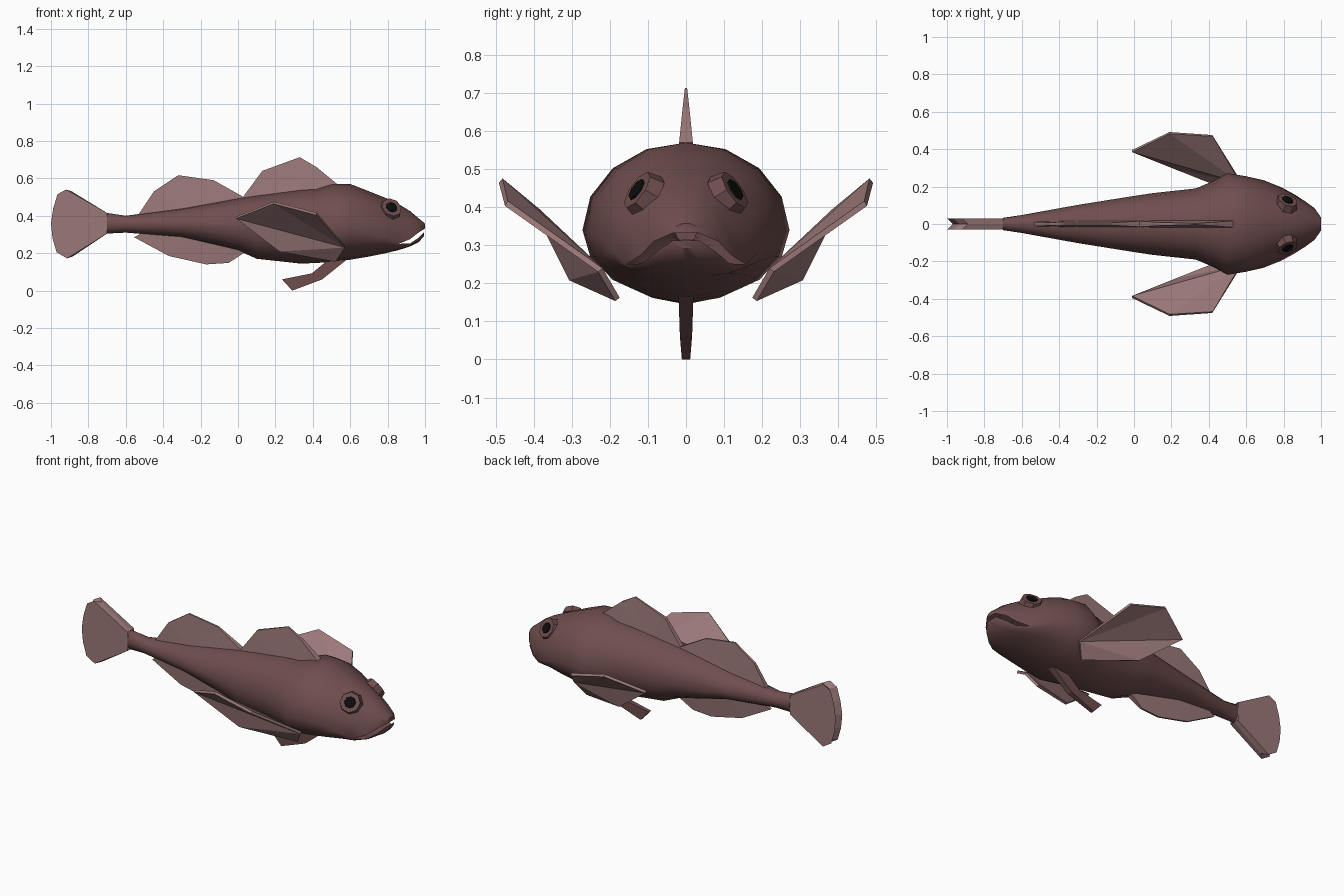
import bpy, bmesh, math
from mathutils import Vector

if "Cube" in bpy.data.objects:
    bpy.data.objects.remove(bpy.data.objects["Cube"])


def material(name, rgb):
    m = bpy.data.materials.new(name)
    m.diffuse_color = (*rgb, 1)
    m.use_nodes = True
    m.node_tree.nodes["Principled BSDF"].inputs["Base Color"].default_value = m.diffuse_color
    return m


SKIN = material("skin", (0.16, 0.075, 0.075))
FIN = material("fin_membrane", (0.33, 0.19, 0.19))
BLACK = material("pupil_black", (0.004, 0.004, 0.004))


def finish(name, bm, mat, smooth=None):
    bmesh.ops.recalc_face_normals(bm, faces=bm.faces)
    me = bpy.data.meshes.new(name)
    bm.to_mesh(me)
    bm.free()
    me.materials.append(mat)
    ob = bpy.data.objects.new(name, me)
    bpy.context.collection.objects.link(ob)
    if smooth:
        bpy.ops.object.select_all(action='DESELECT')
        bpy.context.view_layer.objects.active = ob
        ob.select_set(True)
        bpy.ops.object.shade_smooth_by_angle(angle=math.radians(smooth))
    return ob


# Half-shell loft: stations are (x, half width, waist z, top or bottom z)
def half_loft(bm, stations, n=8):
    rows = []
    for x, w, zc, ze in stations:
        rows.append([bm.verts.new((x, w * math.cos(math.pi * i / n),
                                   zc + (ze - zc) * math.sin(math.pi * i / n)))
                     for i in range(n + 1)])
    for a, b in zip(rows, rows[1:]):
        for i in range(n):
            bm.faces.new((a[i], a[i + 1], b[i + 1], b[i]))
    bm.faces.new(rows[0])
    bm.faces.new(rows[-1])


# Body: (x, half width, waist z, top, bottom), shared up to the mouth corner
trunk = [(-0.70, .033, .36, .415, .305), (-0.60, .048, .357, .40, .31),
         (-0.30, .102, .357, .44, .285), (0.00, .150, .345, .495, .215),
         (0.10, .165, .34, .51, .17), (0.33, .19, .34, .54, .145),
         (0.42, .228, .34, .545, .147), (0.50, .272, .34, .57, .155),
         (0.60, .255, .335, .57, .165), (0.69, .235, .32, .535, .18),
         (0.79, .195, .285, .495, .20), (0.86, .157, .25, .462, .217)]
snout = [(0.92, .118, .275, .425), (0.965, .085, .31, .387), (1.0, .035, .332, .358)]
jaw = [(0.92, .115, .252, .236), (0.965, .08, .282, .258), (0.995, .035, .312, .292)]
bm = bmesh.new()
half_loft(bm, [(x, w, c, t) for x, w, c, t, b in trunk] + snout)
half_loft(bm, [(x, w, c, b) for x, w, c, t, b in trunk] + jaw)
bmesh.ops.remove_doubles(bm, verts=bm.verts, dist=0.0005)
finish("body", bm, SKIN, 40)


# Upright fin: side outline of (x, z, half thickness)
def upright_fin(name, outline, mat=FIN):
    bm = bmesh.new()
    sides = [[bm.verts.new((x, s * t, z)) for x, z, t in outline] for s in (-1, 1)]
    n = len(outline)
    bm.faces.new(sides[0])
    bm.faces.new(sides[1])
    for i in range(n):
        j = (i + 1) % n
        bm.faces.new((sides[0][i], sides[0][j], sides[1][j], sides[1][i]))
    bmesh.ops.triangulate(bm, faces=[f for f in bm.faces if len(f.verts) > 4])
    return finish(name, bm, mat)


upright_fin("front_dorsal_fin", [(.02, .48, .018), (.03, .505, .015), (.13, .64, .009),
                                 (.33, .713, .003), (.42, .66, .009), (.53, .57, .018),
                                 (.50, .53, .02), (.28, .51, .02)])
upright_fin("rear_dorsal_fin", [(-.54, .395, .012), (-.45, .53, .008), (-.32, .617, .005),
                                (-.13, .59, .006), (.03, .50, .015), (.02, .47, .018),
                                (-.30, .42, .018)])
upright_fin("anal_fin", [(-.555, .285, .008), (-.37, .185, .006), (-.17, .14, .005),
                         (-.05, .148, .006), (.03, .20, .015), (.02, .24, .018),
                         (-.30, .30, .018), (-.50, .315, .012)])
upright_fin("pelvic_fin", [(.60, .18, .02), (.45, .06, .016), (.29, .0, .011),
                           (.235, .06, .011), (.395, .092, .016), (.50, .18, .02)], SKIN)

# Tail fan with a grooved rear edge
bm = bmesh.new()
rear = [(-.92, .54), (-.965, .515), (-.988, .44), (-1.0, .36), (-.992, .28),
        (-.97, .205), (-.915, .172)]
root = [(-.70, .415 - .11 * i / 6) for i in range(7)]
mid = [bm.verts.new((x + .03, 0, .36 + (z - .36) * .95)) for x, z in rear]
for s in (-1, 1):
    r = [bm.verts.new((x, s * .03, z)) for x, z in root]
    e = [bm.verts.new((x, s * .03, z)) for x, z in rear]
    for i in range(6):
        bm.faces.new((r[i], r[i + 1], e[i + 1], e[i]))
        bm.faces.new((e[i], e[i + 1], mid[i + 1], mid[i]))
    for k in (0, 6):
        hub = bm.verts.new((root[k][0], 0, root[k][1]))
        bm.faces.new((r[k], e[k], mid[k], hub))
bmesh.ops.remove_doubles(bm, verts=bm.verts, dist=0.0005)
finish("tail_fin", bm, FIN)

# Pectoral fins and eyes, mirrored across the body
pectoral = [(.57, .225, .235), (.42, .472, .41), (.19, .487, .47), (-.01, .39, .39),
            (.22, .30, .21), (.52, .18, .158)]
for side, s in (("left", 1), ("right", -1)):
    bm = bmesh.new()
    v = [bm.verts.new((x, s * y, z)) for x, y, z in pectoral]
    for i in range(1, 5):
        bm.faces.new((v[0], v[i], v[i + 1]))
    fin = finish(side + "_pectoral_fin", bm, FIN)
    mod = fin.modifiers.new("thickness", 'SOLIDIFY')
    mod.thickness = 0.015
    mod.offset = 0

    normal = Vector((.33, s * .78, .53)).normalized()
    centre = Vector((.815, s * .113, .435))
    rot = normal.to_track_quat('Z', 'Y').to_matrix().to_4x4()
    for part, r1, r2, depth, lift, mat in (("eye", .066, .056, .04, .0, SKIN),
                                           ("pupil", .033, .03, .008, .021, BLACK)):
        bm = bmesh.new()
        bmesh.ops.create_cone(bm, cap_ends=True, segments=8, radius1=r1, radius2=r2, depth=depth)
        bmesh.ops.transform(bm, matrix=rot, verts=bm.verts)
        bmesh.ops.translate(bm, vec=centre + normal * lift, verts=bm.verts)
        finish(side + "_" + part, bm, mat)
